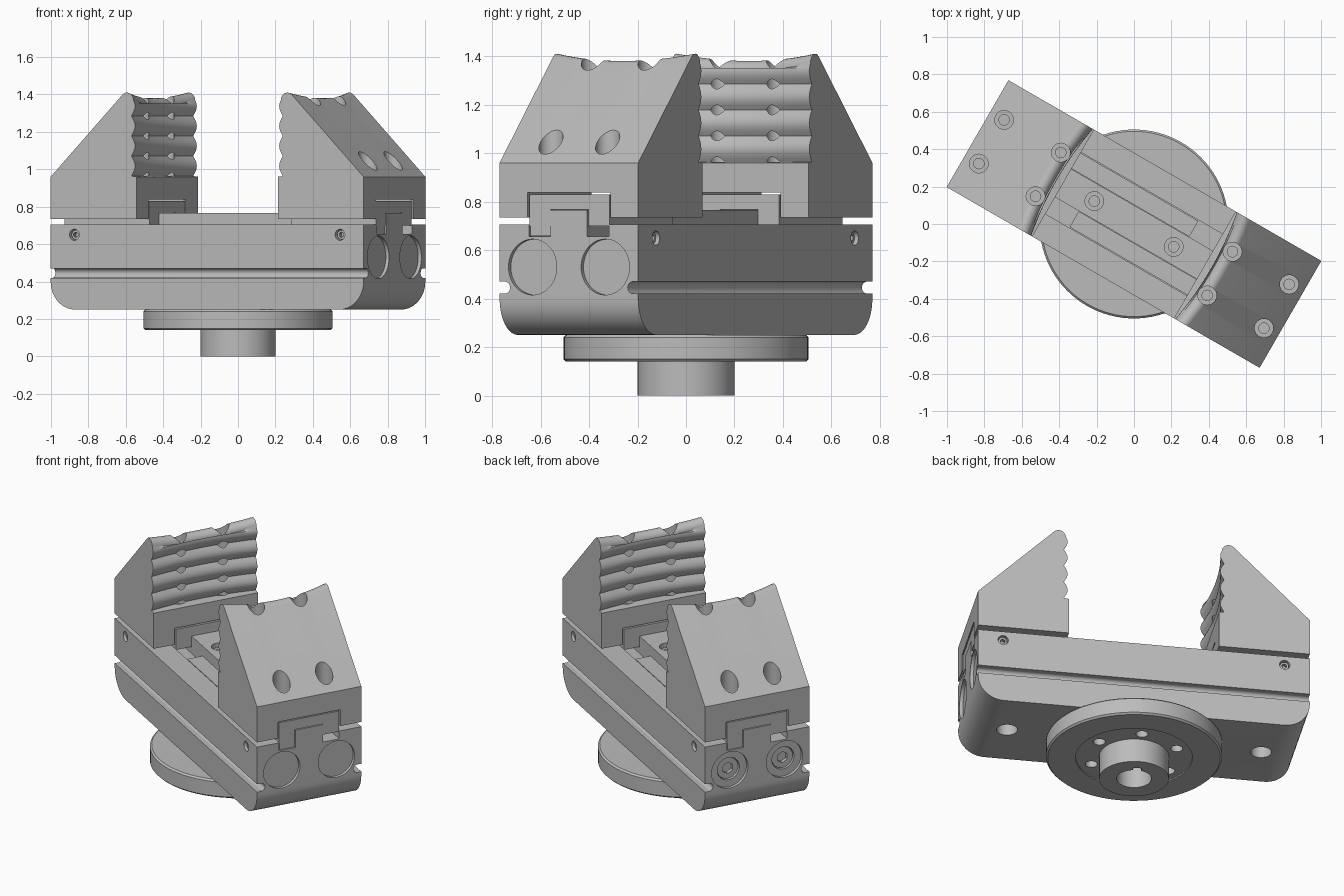
import bpy, bmesh, math
from mathutils import Matrix, Vector

if "Cube" in bpy.data.objects:
    bpy.data.objects.remove(bpy.data.objects["Cube"], do_unlink=True)

steel = bpy.data.materials.new("satin grey steel")
steel.use_nodes = True
GREY = (0.5, 0.5, 0.5, 1)
steel.diffuse_color = GREY
steel.node_tree.nodes["Principled BSDF"].inputs["Base Color"].default_value = GREY

L, W = 0.966, 0.33          # half length and half width of the gripper
RAIL, SLOT = 0.087, 0.19    # half widths of the rail and carriage slot
parts = []


def finish(name, bm):
    bmesh.ops.recalc_face_normals(bm, faces=bm.faces)
    mesh = bpy.data.meshes.new(name)
    bm.to_mesh(mesh)
    bm.free()
    mesh.materials.append(steel)
    obj = bpy.data.objects.new(name, mesh)
    bpy.context.collection.objects.link(obj)
    return obj


def box(name, x, y, z):
    bm = bmesh.new()
    size = [b - a for a, b in (x, y, z)]
    mid = [(a + b) / 2 for a, b in (x, y, z)]
    bmesh.ops.create_cube(bm, size=1, matrix=Matrix.Translation(mid) @ Matrix.Diagonal((*size, 1)))
    return finish(name, bm)


def rod(name, start, end, r, sides=40):
    a, b = Vector(start), Vector(end)
    turn = (b - a).to_track_quat('Z', 'Y').to_matrix().to_4x4()
    bm = bmesh.new()
    bmesh.ops.create_cone(bm, cap_ends=True, segments=sides, radius1=r, radius2=r,
                          depth=(b - a).length, matrix=Matrix.Translation((a + b) / 2) @ turn)
    return finish(name, bm)


def loft(name, sections):
    """Skin a row of matching closed sections and cap both ends."""
    bm = bmesh.new()
    rings = [[bm.verts.new(p) for p in s] for s in sections]
    n = len(rings[0])
    for a, b in zip(rings, rings[1:]):
        for i in range(n):
            j = (i + 1) % n
            bm.faces.new((a[i], a[j], b[j], b[i]))
    bm.faces.new(rings[0])
    bm.faces.new(rings[-1])
    return finish(name, bm)


def boolean(obj, others, operation='DIFFERENCE'):
    for other in others:
        mod = obj.modifiers.new("cut", 'BOOLEAN')
        mod.object, mod.operation, mod.solver = other, operation, 'EXACT'
    bpy.context.view_layer.update()
    mesh = bpy.data.meshes.new_from_object(obj.evaluated_get(bpy.context.evaluated_depsgraph_get()))
    obj.modifiers.clear()
    obj.data = mesh
    for other in others:
        bpy.data.objects.remove(other, do_unlink=True)
    return obj


def counterbore(x, y, top, seat):
    return [rod("bore", (x, y, seat), (x, y, top), 0.05),
            rod("socket", (x, y, seat - 0.04), (x, y, seat + 0.01), 0.028, 24)]


# Housing: rounded lower ends, side grooves, carriage slots and holes
R = 0.15
outline = [(L, 0.705), (-L, 0.705)]
for side in (-1, 1):
    arc = [(side * (L - R + R * math.cos(t)), 0.4 - R * math.sin(t))
           for t in [math.pi / 2 * i / 12 for i in range(13)]]
    outline += arc if side < 0 else arc[::-1]
housing = loft("housing", [[(x, y, z) for x, z in outline] for y in (-W, W)])
cuts = []
for s in (-1, 1):
    cuts += [box("slot", (-1.1, 1.1), sorted((s * RAIL, s * SLOT)), (0.655, 0.8)),
             box("groove", (-1.1, 1.1), sorted((s * 0.305, s * 0.4)), (0.42, 0.47)),
             rod("groove_root", (-1.1, s * 0.305, 0.445), (1.1, s * 0.305, 0.445), 0.025, 24),
             rod("mount_hole", (s * 0.74, 0, 0.2), (s * 0.74, 0, 0.36), 0.06)]
    for t in (-1, 1):
        cuts += [rod("side_hole", (s * 0.82, t * 0.27, 0.65), (s * 0.82, t * 0.4, 0.65), 0.03, 24),
                 rod("end_recess", (s * (L - 0.02), t * 0.173, 0.53), (s * 1.1, t * 0.173, 0.53), 0.115, 56)]
for t in (-1, 1):
    cuts.append(rod("plug_bore", (-L - 0.1, t * 0.173, 0.53), (-L + 0.06, t * 0.173, 0.53), 0.07))
parts.append(boolean(housing, cuts))

# Socket plugs at one end, and set screws in the sides
for t in (-1, 1):
    plug = rod("end_plug", (-L + 0.07, t * 0.173, 0.53), (-L + 0.03, t * 0.173, 0.53), 0.066)
    hexagon = rod("hex", (-L + 0.05, t * 0.173, 0.53), (-L, t * 0.173, 0.53), 0.035, 6)
    parts.append(boolean(plug, [hexagon]))
    for s in (-1, 1):
        screw = rod("side_screw", (s * 0.82, t * 0.26, 0.65), (s * 0.82, t * 0.315, 0.65), 0.025, 24)
        parts.append(boolean(screw, [rod("hex", (s * 0.82, t * 0.29, 0.65), (s * 0.82, t * 0.4, 0.65), 0.015, 6)]))

# Central guide rail
rail = box("guide_rail", (-L, L), (-RAIL, RAIL), (0.69, 0.765))
parts.append(boolean(rail, counterbore(-0.245, 0, 0.8, 0.735) + counterbore(0.245, 0, 0.8, 0.735)))


# Jaw: sloped back, ribbed concave grip, screw holes and carriage pocket
def jaw_section(y):
    hollow = 0.03 * (1 - (y / W) ** 2)
    pts = [(0.437, 0.735), (L, 0.735), (L, 0.96)]
    for i in range(9):
        a = math.radians(45 + 135 * i / 8)
        pts.append((0.495 + 0.04 * math.cos(a) + hollow, 1.37 + 0.04 * math.sin(a) - hollow))
    pitch, steps = 0.107, 8
    for i in range(3 * steps + 5, -1, -1):
        z = 0.964 + pitch * i / steps
        pts.append((0.467 - 0.022 * abs(math.sin(math.pi * i / steps)) + hollow, z))
    pts.append((0.437, 0.96))
    return [(x, y, z) for x, z in pts]


def make_jaw(name):
    jaw = loft(name, [jaw_section(-W + 2 * W * i / 16) for i in range(17)])
    tools = [box("pocket", (0.3, 1.1), (-SLOT - 0.008, SLOT + 0.008), (0.6, 0.838))]
    for x in (0.53, 0.88):
        for y in (-0.135, 0.135):
            tools += counterbore(x, y, 1.6, 0.92)
    return boolean(jaw, tools)


# Carriage: saddle over the rail with one long rack leg
def make_carriage(name):
    saddle = box(name, (0.437, L - 0.004), (-SLOT, SLOT), (0.7, 0.83))
    boolean(saddle, [box("rail_gap", (0.3, 1.1), (-RAIL - 0.003, RAIL + 0.003), (0.6, 0.768))])
    rack = box("rack", (-0.29, L - 0.006), (-SLOT + 0.004, -RAIL - 0.002), (0.657, 0.704))
    return saddle, rack


for side, angle in (("left", 0), ("right", math.pi)):
    saddle, rack = make_carriage(side + "_carriage")
    rack.name = side + "_rack"
    for obj in (make_jaw(side + "_jaw"), saddle, rack):
        obj.data.transform(Matrix.Rotation(angle, 4, 'Z'))
        parts.append(obj)

# Round flange with bolt circle and a shallow underside step
flange = rod("flange", (0, 0, 0.14), (0, 0, 0.25), 0.505, 96)
bevel = flange.modifiers.new("edge", 'BEVEL')
bevel.width, bevel.segments, bevel.limit_method = 0.01, 1, 'ANGLE'
tools = [rod("step", (0, 0, 0.1), (0, 0, 0.148), 0.335, 72)]
for i in range(6):
    a = math.radians(30 + 60 * i)
    x, y = 0.26 * math.cos(a), 0.26 * math.sin(a)
    tools.append(rod("bolt_hole", (x, y, 0.1), (x, y, 0.22), 0.035, 24))
parts.append(boolean(flange, tools))

# Hub with keyed bore
hub = rod("hub", (0, 0, 0), (0, 0, 0.16), 0.2, 64)
parts.append(boolean(hub, [rod("bore", (0, 0, -0.1), (0, 0, 0.13), 0.1, 48),
                           box("keyway", (-0.025, 0.025), (0, 0.125), (-0.1, 0.13))]))

# Turn the whole assembly and shade it
for obj in parts:
    obj.data.transform(Matrix.Rotation(math.radians(-30), 4, 'Z'))
    obj.select_set(True)
    bpy.context.view_layer.objects.active = obj
bpy.ops.object.shade_smooth_by_angle(angle=math.radians(30))
